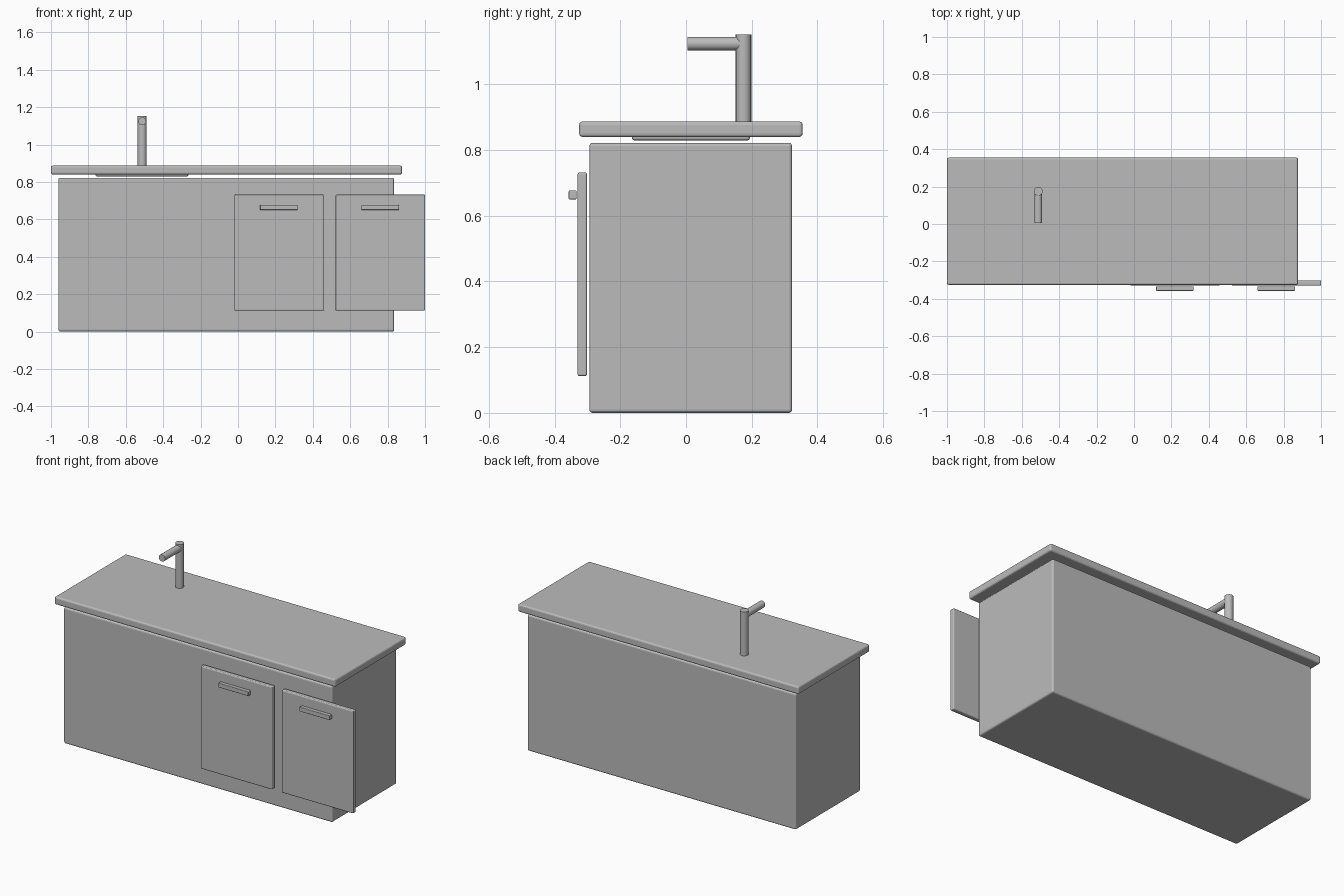
import bpy
import math

cube = bpy.data.objects.get("Cube")
if cube:
    bpy.data.objects.remove(cube, do_unlink=True)

grey = bpy.data.materials.new("plain grey")
grey.use_nodes = True
GREY = (0.5, 0.5, 0.5, 1)
grey.diffuse_color = GREY
grey.node_tree.nodes["Principled BSDF"].inputs["Base Color"].default_value = GREY


def finish(name):
    obj = bpy.context.object
    obj.name = name
    obj.data.materials.append(grey)
    return obj


def box(name, x, y, z, bevel):
    """Rounded box given by its (min, max) range on each axis."""
    spans = (x, y, z)
    bpy.ops.mesh.primitive_cube_add(size=1, location=[(a + b) / 2 for a, b in spans])
    obj = finish(name)
    obj.scale = [b - a for a, b in spans]
    bpy.ops.object.transform_apply(location=False, rotation=False, scale=True)
    mod = obj.modifiers.new("Rounded edges", "BEVEL")
    mod.width = bevel
    mod.segments = 3
    return obj


def tube(name, radius, length, location, rotation=(0, 0, 0)):
    bpy.ops.mesh.primitive_cylinder_add(vertices=16, radius=radius, depth=length,
                                        location=location, rotation=rotation)
    obj = finish(name)
    bpy.ops.object.shade_smooth_by_angle(angle=math.radians(30))
    return obj


# Cabinet, worktop and the sink basin set into the worktop's underside
box("cabinet", (-0.96, 0.835), (-0.294, 0.323), (0, 0.822), 0.01)
box("countertop", (-1, 0.877), (-0.325, 0.355), (0.84, 0.887), 0.01)
box("sink_basin", (-0.762, -0.265), (-0.165, 0.195), (0.829, 0.876), 0.01)

# Two doors with bar handles; the outer one overhangs the cabinet side
for side, x in (("right", -0.02), ("left", 0.522)):
    box(side + "_door", (x, x + 0.478), (-0.33, -0.301), (0.112, 0.732), 0.006)
    box(side + "_handle", (x + 0.138, x + 0.339), (-0.357, -0.333), (0.65, 0.677), 0.003)

# Tap: upright column and a spout reaching forward
tube("faucet_column", 0.024, 0.275, (-0.512, 0.175, 1.0145))
tube("faucet_spout", 0.021, 0.17, (-0.512, 0.09, 1.124), (math.pi / 2, 0, 0))
